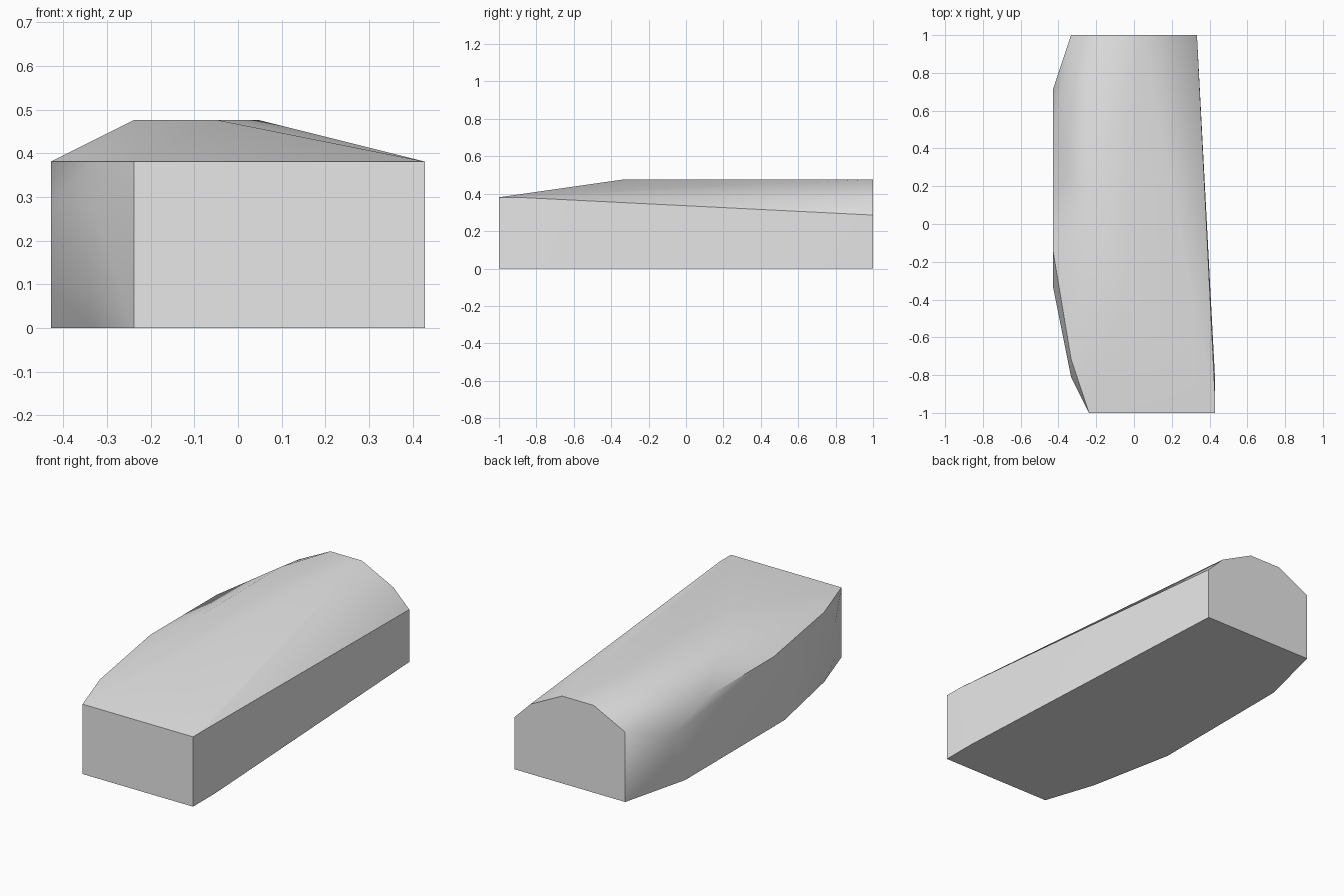
import bpy
import bmesh
import math
from mathutils import Vector

cube = bpy.data.objects.get("Cube")
if cube:
    bpy.data.objects.remove(cube, do_unlink=True)

UNIT = 2 / 21          # grid step of the block
CENTRE = Vector((4.5, 10.5, 0))

# Plan corners (x, y) on the grid, by height level
levels = {
    0: [(2, 0), (9, 0), (9, 2), (8, 21), (1, 21), (1, 3), (0, 8), (0, 17)],   # floor
    1: [(1, 2), (0, 7), (0, 18)],                                             # side bulge, lower
    3: [(1, 2), (0, 7), (0, 18), (8, 21)],                                    # side bulge, upper
    4: [(2, 0), (9, 0), (9, 1), (7, 21), (1, 21), (0, 15), (0, 9), (1, 3)],   # eaves
    5: [(4, 7), (2, 11), (2, 18), (3, 21), (5, 21)],                          # roof crown
}

# Wrap the corners in one convex faceted shell
bm = bmesh.new()
for z, plan in levels.items():
    for x, y in plan:
        bm.verts.new((Vector((x, y, z)) - CENTRE) * UNIT)
hull = bmesh.ops.convex_hull(bm, input=bm.verts[:])
loose = [v for v in bm.verts if not v.link_faces]
bmesh.ops.delete(bm, geom=loose, context="VERTS")
bmesh.ops.dissolve_limit(bm, angle_limit=math.radians(0.1),
                         verts=bm.verts[:], edges=bm.edges[:])
bmesh.ops.recalc_face_normals(bm, faces=bm.faces[:])

mesh = bpy.data.meshes.new("faceted_block")
bm.to_mesh(mesh)
bm.free()
block = bpy.data.objects.new("faceted_block", mesh)
bpy.context.collection.objects.link(block)

# Plain light grey
grey = bpy.data.materials.new("light_grey")
grey.use_nodes = True
colour = (0.8, 0.8, 0.8, 1)
grey.diffuse_color = colour
grey.node_tree.nodes["Principled BSDF"].inputs["Base Color"].default_value = colour
mesh.materials.append(grey)

# Soft facets, crisp corners
bpy.ops.object.select_all(action="DESELECT")
block.select_set(True)
bpy.context.view_layer.objects.active = block
bpy.ops.object.shade_smooth_by_angle(angle=math.radians(30))
